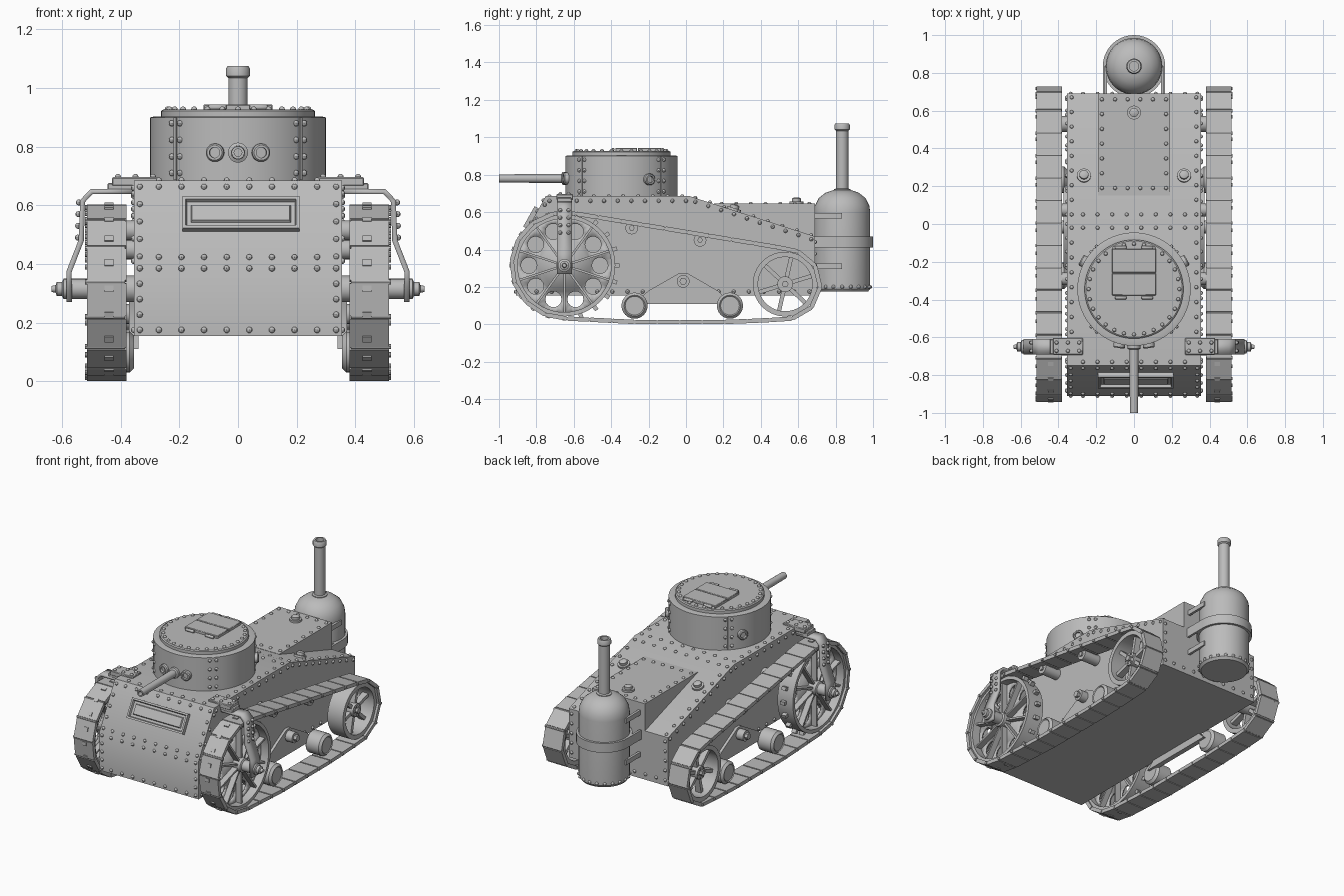
import bpy, bmesh
from math import sin, cos, pi, radians
from mathutils import Vector, Matrix, geometry

if "Cube" in bpy.data.objects:
    bpy.data.objects.remove(bpy.data.objects["Cube"])

steel = bpy.data.materials.new("plain grey steel")
steel.use_nodes = True
steel.diffuse_color = (0.5, 0.5, 0.5, 1)
steel.node_tree.nodes["Principled BSDF"].inputs["Base Color"].default_value = (0.5, 0.5, 0.5, 1)


def finish(name, bm, mirror=False, solid=0, bevel=0):
    bmesh.ops.recalc_face_normals(bm, faces=bm.faces)
    me = bpy.data.meshes.new(name)
    bm.to_mesh(me)
    bm.free()
    me.materials.append(steel)
    me.polygons.foreach_set("use_smooth", [True] * len(me.polygons))
    me.set_sharp_from_angle(angle=radians(35))
    ob = bpy.data.objects.new(name, me)
    bpy.context.collection.objects.link(ob)
    if solid:
        mod = ob.modifiers.new("thickness", 'SOLIDIFY')
        mod.thickness, mod.offset = solid, 0
    if bevel:
        mod = ob.modifiers.new("soft edges", 'BEVEL')
        mod.width, mod.segments = bevel, 1
    if mirror:
        ob.modifiers.new("other side", 'MIRROR')
    return ob


def box(bm, center, size, rot=Matrix()):
    m = Matrix.Translation(center) @ rot @ Matrix.Diagonal((*size, 1))
    return bmesh.ops.create_cube(bm, size=1, matrix=m)["verts"]


def lathe(bm, profile, center, axis=(0, 0, 1), seg=24, closed=False):
    """Turn a (radius, height) profile around an axis."""
    m = Matrix.Translation(center) @ Vector(axis).to_track_quat('Z', 'Y').to_matrix().to_4x4()
    rings = []
    for r, h in profile:
        n = seg if r else 1
        rings.append([bm.verts.new(m @ Vector((r * cos(2*pi*k/seg), r * sin(2*pi*k/seg), h)))
                      for k in range(n)])
    for a, b in zip(rings, rings[1:] + (rings[:1] if closed else [])):
        if len(a) == len(b) == 1:
            continue
        for k in range(seg):
            j = k + 1
            quad = (a[k % len(a)], a[j % len(a)], b[j % len(b)], b[k % len(b)])
            bm.faces.new(list(dict.fromkeys(quad)))


def rod(bm, r, start, end, center, axis=(1, 0, 0), seg=20):
    lathe(bm, [(0, start), (r, start), (r, end), (0, end)], center, axis, seg)


def prism(bm, points, x0, x1):
    """Extrude a (y, z) outline sideways."""
    face = bm.faces.new([bm.verts.new((x0, y, z)) for y, z in points])
    out = bmesh.ops.extrude_face_region(bm, geom=[face])["geom"]
    bmesh.ops.translate(bm, vec=(x1 - x0, 0, 0), verts=[v for v in out if isinstance(v, bmesh.types.BMVert)])


rivets = []


def row(a, b, n, both=False):
    a, b = Vector(a), Vector(b)
    for i in range(n):
        p = a.lerp(b, i / (n - 1))
        rivets.append(p)
        if both:
            rivets.append(Vector((-p.x, p.y, p.z)))


# Hull and engine cover
W = 0.355
bm = bmesh.new()
prism(bm, [(-.91, .155), (-.91, .4), (-.75, .685), (.02, .685), (.69, .47), (.69, .155)], -W, W)
finish("hull", bm)
bm = bmesh.new()
prism(bm, [(.15, .6), (.15, .645), (.69, .645), (.69, .4), (.3, .4)], -.19, .19)
finish("engine_cover", bm)

row((W, -.88, .175), (W, .66, .175), 20, True)
row((W, -.73, .66), (W, 0, .66), 11, True)
row((W, .05, .655), (W, .67, .455), 10, True)
row((W, -.885, .41), (W, -.755, .64), 4, True)
row((.33, -.65, .685), (.33, -.02, .685), 9, True)
row((.33, .05, .677), (.33, .67, .477), 9, True)
row((.335, -.895, .425), (.335, -.762, .663), 5, True)
row((.335, -.91, .175), (.335, -.91, .385), 5, True)
row((.335, .69, .19), (.335, .69, .44), 5, True)
for y, z in ((-.762, .663), (-.897, .423), (-.91, .385), (-.91, .175), (-.73, .685), (-.02, .685), (.05, .675)):
    row((-.27, y, z), (.27, y, z), 8)
row((-.27, .69, .19), (.27, .69, .19), 8)
row((.17, .19, .645), (.17, .66, .645), 7, True)
for y in (.19, .66):
    row((-.1, y, .645), (.1, y, .645), 4)

# Driver's slot on the sloping front plate
bm = bmesh.new()
tilt = Matrix.Rotation(radians(60.7), 4, 'X')
box(bm, (.01, -.818, .565), (.4, .125, .05), tilt)
bm.normal_update()
face = max(bm.faces, key=lambda f: f.normal.dot(Vector((0, -.87, .49))))
for thick, depth in ((.016, 0), (.006, -.014), (.02, 0), (.006, .008)):
    bmesh.ops.inset_individual(bm, faces=[face], thickness=thick, depth=depth)
finish("driver_slot", bm)

# Filler caps
bm = bmesh.new()
cap = [(.037, -.02), (.037, .012), (.024, .012), (.024, .028), (.012, .034), (0, .034)]
lathe(bm, cap, (0, .59, .645), seg=16)
for s in (1, -1):
    lathe(bm, cap, (s * .265, .255, .61), (0, .3, .95), 16)
finish("filler_caps", bm)

# Turret with roof and hatch
T = Vector((0, -.345, 0))
bm = bmesh.new()
lathe(bm, [(0, .67), (.3, .67), (.3, .9), (.287, .903), (.262, .903), (.262, .922), (.255, .927), (0, .927)], T, seg=64)
finish("turret", bm)
for k in range(28):
    a = 2 * pi * k / 28
    rivets.append(T + Vector((.24 * cos(a), .24 * sin(a), .927)))
bm = bmesh.new()
for k in range(4):
    a = pi / 4 + k * pi / 2
    spot = T + Vector((.3 * cos(a), .3 * sin(a), .793))
    box(bm, spot, (.008, .012, .212), Matrix.Rotation(a, 4, 'Z'))
    for d in (-.065, .065):
        p = T + Vector((.3 * cos(a + d), .3 * sin(a + d), 0))
        row(p + Vector((0, 0, .71)), p + Vector((0, 0, .88)), 4)
finish("turret_seams", bm)
bm = bmesh.new()
for y, d in ((-.32, .115), (-.195, .125)):
    box(bm, (0, y, .932), (.235, d, .024))
for x in (-.07, .07):
    for y in (-.39, -.125):
        rod(bm, .01, -.03, .03, (x, y, .935), seg=8)
finish("turret_hatch", bm, bevel=.003)

# Gun and vision ports
bm = bmesh.new()
lathe(bm, [(.034, 0), (.034, .06), (.024, .065), (.022, .4), (.013, .4), (.013, .35), (0, .35)],
      (0, -.6, .78), (0, -1, 0))
finish("gun_barrel", bm)
bm = bmesh.new()
port = [(.031, -.04), (.031, .016), (.026, .022), (.018, .022), (.018, .008), (0, .008)]
for s in (1, -1):
    lathe(bm, port, (s * .077, -.635, .78), (s * .15, -1, 0), 20)
    lathe(bm, port, (s * .262, -.2, .775), (s * .87, .49, 0), 20)
finish("vision_ports", bm)

# Boiler, chimney and mounting straps
B = (0, .835, 0)
bm = bmesh.new()
lathe(bm, [(0, .175), (.138, .175), (.15, .19), (.15, .6), (.145, .635), (.125, .675),
           (.09, .703), (.05, .717), (0, .72)], B, seg=40)
finish("boiler", bm)
bm = bmesh.new()
lathe(bm, [(.14, .41), (.165, .41), (.165, .47), (.14, .47)], B, seg=40, closed=True)
for s in (1, -1):
    box(bm, (s * .158, .76, .44), (.014, .15, .06))
    for z in (.58, .31):
        box(bm, (s * .15, .76, z), (.016, .15, .03))
finish("boiler_straps", bm)
bm = bmesh.new()
lathe(bm, [(.045, .71), (.045, .722), (.033, .726), (.033, 1.035), (.041, 1.042), (.041, 1.065),
           (.036, 1.075), (.025, 1.075), (.025, 1), (0, 1)], B)
finish("chimney", bm)
for k in range(20):
    a = 2 * pi * k / 20
    rivets.append(Vector((.149 * cos(a), .835 + .149 * sin(a), .2)))

# Front sprocket: pierced disc, ribs, rim, teeth
F = Vector((.44, -.65, .315))
bm = bmesh.new()
edges = []
holes = [(0, 0, .262, 40)] + [(.19 * cos(k * pi / 5), .19 * sin(k * pi / 5), .043, 14) for k in range(10)]
for cy, cz, r, n in holes:
    vs = [bm.verts.new(F + Vector((0, cy + r * cos(2*pi*i/n), cz + r * sin(2*pi*i/n)))) for i in range(n)]
    edges += [bm.edges.new((vs[i], vs[(i + 1) % n])) for i in range(n)]
bmesh.ops.triangle_fill(bm, use_beauty=True, use_dissolve=False, edges=edges)
finish("sprocket_disc", bm, mirror=True, solid=.012)


def spokes(bm, center, n, mid, length, width, thick, phase=0):
    for k in range(n):
        rot = Matrix.Rotation(2 * pi * k / n + phase, 4, 'X')
        box(bm, center + rot @ Vector((0, mid, 0)), (width, length, thick), rot)


bm = bmesh.new()
lathe(bm, [(.25, -.05), (.272, -.05), (.272, .06), (.25, .06)], F, (1, 0, 0), 48, True)
spokes(bm, F, 10, .15, .22, .085, .012, pi / 10)
spokes(bm, F, 20, .28, .03, .03, .022)
finish("sprocket_rim", bm, mirror=True)
bm = bmesh.new()
lathe(bm, [(0, .34), (.045, .34), (.045, .5), (.035, .505), (.035, .595), (.024, .6),
           (.024, .618), (.013, .622), (.01, .637), (0, .637)], (0, F.y, F.z), (1, 0, 0), 20)
finish("sprocket_axle", bm, mirror=True)

# Rear idler wheel
R = Vector((.445, .53, .215))
bm = bmesh.new()
lathe(bm, [(.145, -.055), (.173, -.055), (.173, .055), (.145, .055)], R, (1, 0, 0), 40, True)
spokes(bm, R, 6, .09, .12, .04, .022, .3)
rod(bm, .042, -.1, .035, R)
rod(bm, .018, .03, .05, R, seg=6)
spokes(bm, R + Vector((.035, 0, 0)), 6, .03, .01, .012, .01)
finish("idler_wheel", bm, mirror=True)

# Road rollers, rocker and return rollers
ROLLERS = (-.275, .235)
bm = bmesh.new()
for y in ROLLERS:
    lathe(bm, [(0, .355), (.055, .355), (.07, .37), (.07, .46), (.056, .475), (.05, .47), (0, .47)],
          (0, y, .1), (1, 0, 0))
finish("road_rollers", bm, mirror=True)
bm = bmesh.new()
prism(bm, [(-.28, .11), (-.2, .18), (-.035, .275), (.005, .275), (.17, .18), (.24, .11)], .34, .372)
rod(bm, .034, .35, .42, (0, -.015, .23))
rod(bm, .02, .42, .44, (0, -.015, .23), seg=6)
finish("rocker", bm, mirror=True)
bm = bmesh.new()
for y, z in ((-.29, .515), (.075, .45)):
    rod(bm, .034, .34, .47, (0, y, z))
    rod(bm, .015, .47, .48, (0, y, z), seg=6)
finish("return_rollers", bm, mirror=True)

# Track shoes spaced evenly round the wheels
pts = [Vector((y + r * cos(t * pi / 60), z + r * sin(t * pi / 60)))
       for y, z, r in ((F.y, F.z, .283), (R.y, R.z, .188), (ROLLERS[0], .1, .087), (ROLLERS[1], .1, .087))
       for t in range(120)]
loop = [pts[i] for i in geometry.convex_hull_2d(pts)]
loop.append(loop[0])
total = sum((b - a).length for a, b in zip(loop, loop[1:]))


def along(d):
    d %= total
    for a, b in zip(loop, loop[1:]):
        step = (b - a).length
        if d <= step:
            return a.lerp(b, d / step)
        d -= step
    return loop[0]


bm = bmesh.new()
count = round(total / .122)
pitch = total / count
for k in range(count):
    a, b = along(k * pitch), along((k + 1) * pitch)
    d, mid = b - a, (a + b) / 2
    rot = Matrix.Rotation(Vector((1, 0)).angle_signed(d) * -1, 4, 'X')
    box(bm, (.448, mid.x, mid.y), (.135, d.length * .93, .023), rot)
    rod(bm, .009, .385, .522, (0, a.x, a.y), seg=8)
finish("track", bm, mirror=True)

# Outer axle bracket and its top plate
bm = bmesh.new()
strap = [(.36, .647), (.5, .647), (.53, .615), (.535, .48), (.576, .375), (.576, .27)]
sides = [[bm.verts.new((x, y, z)) for x, z in strap] for y in (-.69, -.61)]
for i in range(len(strap) - 1):
    bm.faces.new((sides[0][i], sides[0][i + 1], sides[1][i + 1], sides[1][i]))
finish("axle_bracket", bm, mirror=True, solid=.018)
bm = bmesh.new()
box(bm, (.35, -.648, .681), (.16, .09, .03))
box(bm, (.4, -.65, .662), (.09, .08, .03))
finish("bracket_plate", bm, mirror=True, bevel=.004)
for y in (-.672, -.628):
    row((.543, y, .61), (.546, y, .49), 4, True)
    row((.29, y, .697), (.41, y, .697), 3, True)

# All rivet heads
bm = bmesh.new()
for p in rivets:
    bmesh.ops.create_uvsphere(bm, u_segments=8, v_segments=6, radius=.0105, matrix=Matrix.Translation(p))
finish("rivets", bm)
